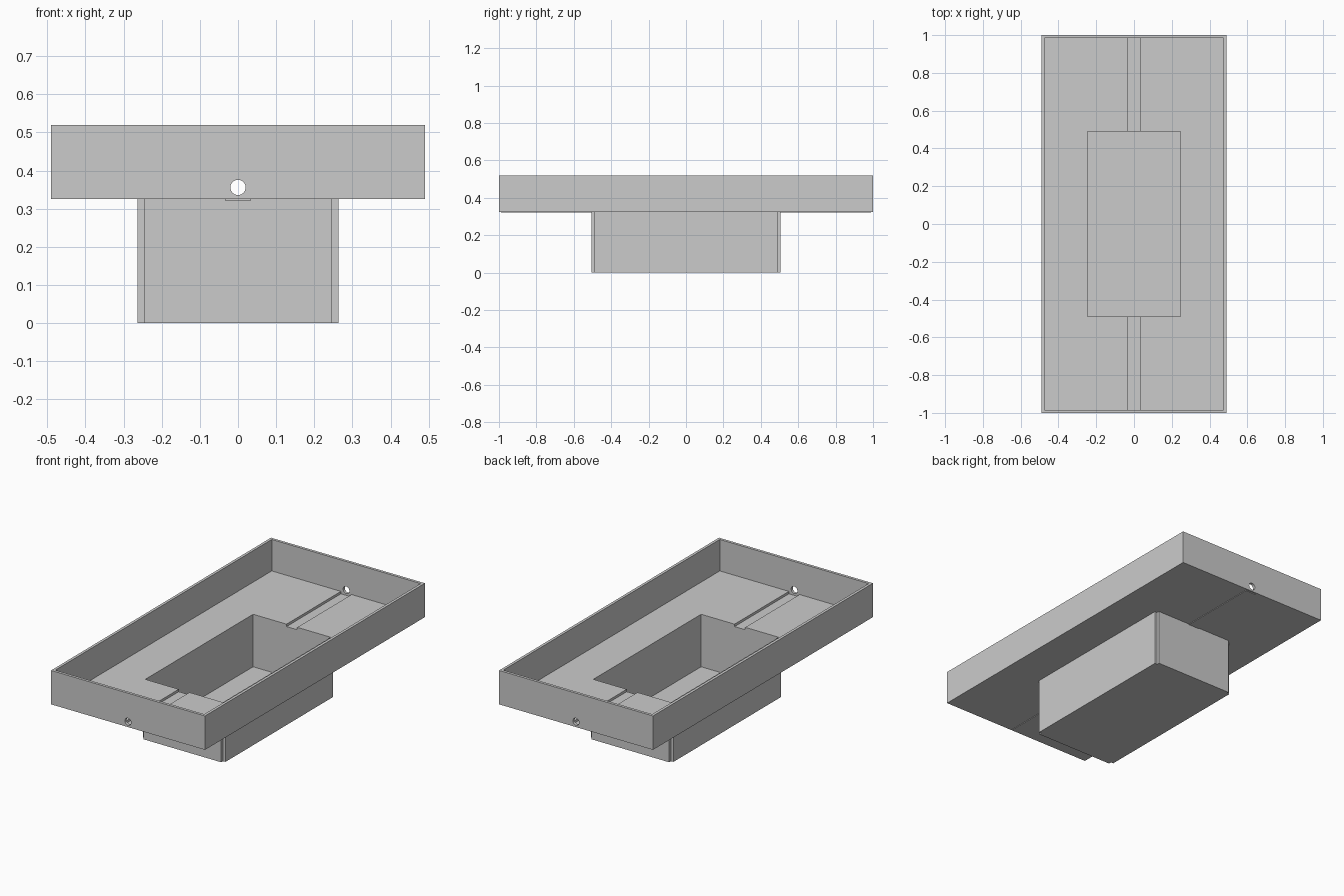
import bpy, bmesh, math

if "Cube" in bpy.data.objects:
    bpy.data.objects.remove(bpy.data.objects["Cube"])

T = 0.016                      # board thickness
X, Y, TOP = 0.49, 1.0, 0.52    # tray outer half sizes and rim height
BASE, FLOOR = 0.325, 0.339     # tray underside and floor surface
PX, PY = 0.247, 0.49           # pit inner half sizes
G = 0.034                      # half width of the floor channel


def prism(name, outline, z0, z1):
    """Extrude a flat xy outline from z0 up to z1."""
    bm = bmesh.new()
    face = bm.faces.new([bm.verts.new((x, y, z0)) for x, y in outline])
    ext = bmesh.ops.extrude_face_region(bm, geom=[face])
    up = [v for v in ext["geom"] if isinstance(v, bmesh.types.BMVert)]
    bmesh.ops.translate(bm, verts=up, vec=(0, 0, z1 - z0))
    bmesh.ops.recalc_face_normals(bm, faces=bm.faces)
    mesh = bpy.data.meshes.new(name)
    bm.to_mesh(mesh)
    bm.free()
    ob = bpy.data.objects.new(name, mesh)
    bpy.context.collection.objects.link(ob)
    return ob


def board(name, x0, x1, y0, y1, z0, z1):
    return prism(name, [(x0, y0), (x1, y0), (x1, y1), (x0, y1)], z0, z1)


# Round cutter for the holes in both end walls
bpy.ops.mesh.primitive_cylinder_add(vertices=32, radius=0.02, depth=2.4,
                                    location=(0, 0, 0.356),
                                    rotation=(math.pi / 2, 0, 0))
cutter = bpy.context.object
cutter.name = "hole_cutter"
cutter.hide_render = True
cutter.hide_set(True)

for s, side, end in ((-1, "left", "front"), (1, "right", "back")):
    # Tray walls
    board(f"tray_{side}_wall", *sorted((s * X, s * (X - T))), -Y, Y, BASE, TOP)
    wall = board(f"tray_{end}_wall", -X + T, X - T,
                 *sorted((s * Y, s * (Y - T))), BASE, TOP)
    cut = wall.modifiers.new("hole", 'BOOLEAN')
    cut.operation, cut.solver, cut.object = 'DIFFERENCE', 'EXACT', cutter

    # C-shaped floor half, leaving the pit and the channel open
    a, b = X - T, Y - T
    half = [(G, -b), (a, -b), (a, b), (G, b), (G, PY), (PX, PY), (PX, -PY), (G, -PY)]
    prism(f"tray_{side}_floor", [(s * x, y) for x, y in half], BASE, FLOOR)

    # Sunken channel strip running from the pit to the end wall
    board(f"{end}_channel", -G, G, *sorted((s * PY, s * (Y - 0.01))), 0.3215, BASE)

    # Pit walls, with open notches at the outer corners
    board(f"pit_{side}_wall", *sorted((s * PX, s * (PX + T))), -PY, PY, 0, BASE)
    board(f"pit_{end}_wall", -PX, PX, *sorted((s * PY, s * (PY + T))), 0, BASE)

# Pit floor
board("pit_floor", -PX, PX, -PY, PY, 0, 0.037)
